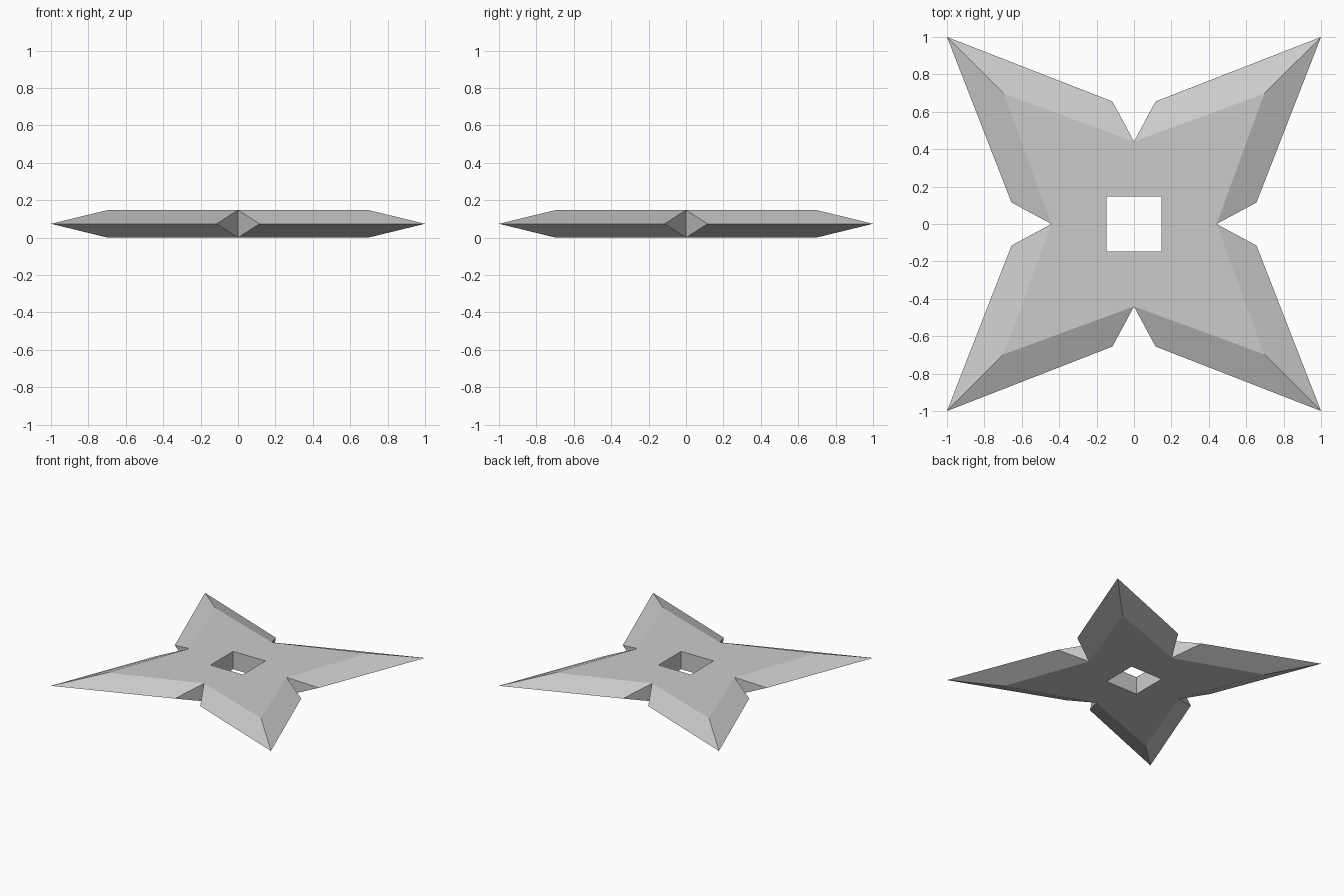
import bpy
import bmesh
from mathutils import Matrix, Vector

# Remove the default cube
cube = bpy.data.objects.get("Cube")
if cube:
    bpy.data.objects.remove(cube, do_unlink=True)

# Main dimensions
HEIGHT = 0.147
HALF = HEIGHT / 2
HOLE = 0.147         # half width of the square hole
NOTCH = 0.441        # distance of each notch from the centre
RIDGE = 0.697        # where the flat face ends on each diagonal
BARB = (0.115, 0.655)

# Plain grey metal
steel = bpy.data.materials.new("grey steel")
steel.use_nodes = True
grey = (0.6, 0.6, 0.6, 1)
steel.diffuse_color = grey
steel.node_tree.nodes["Principled BSDF"].inputs["Base Color"].default_value = grey

bm = bmesh.new()


def add_face(points, turn):
    bm.faces.new([bm.verts.new(turn @ Vector(p)) for p in points])


# Four identical blades, each turned a quarter around the centre
for quarter in range(4):
    turn = Matrix.Translation((0, 0, HALF)) @ Matrix.Rotation(quarter * 1.5707963, 4, "Z")
    tip = (1, 1, 0)
    barb_a = (BARB[1], BARB[0], 0)
    barb_b = (BARB[0], BARB[1], 0)
    for z in (HALF, -HALF):
        corner, next_corner = (HOLE, HOLE, z), (-HOLE, HOLE, z)
        notch_a, notch_b = (NOTCH, 0, z), (0, NOTCH, z)
        ridge = (RIDGE, RIDGE, z)
        # Flat faces around the hole
        add_face((corner, notch_a, ridge, notch_b), turn)
        add_face((corner, notch_b, next_corner), turn)
        # Bevels down to the cutting edges
        add_face((notch_a, barb_a, tip, ridge), turn)
        add_face((ridge, tip, barb_b, notch_b), turn)
    # Upright walls in the notches
    add_face(((NOTCH, 0, HALF), (NOTCH, 0, -HALF), barb_a), turn)
    add_face(((0, NOTCH, HALF), barb_b, (0, NOTCH, -HALF)), turn)
    # Inner wall of the hole
    add_face(((HOLE, HOLE, HALF), (-HOLE, HOLE, HALF),
              (-HOLE, HOLE, -HALF), (HOLE, HOLE, -HALF)), turn)

bmesh.ops.remove_doubles(bm, verts=bm.verts, dist=0.001)
bmesh.ops.recalc_face_normals(bm, faces=bm.faces)

mesh = bpy.data.meshes.new("throwing_star")
bm.to_mesh(mesh)
bm.free()
mesh.materials.append(steel)
star = bpy.data.objects.new("throwing_star", mesh)
bpy.context.collection.objects.link(star)
